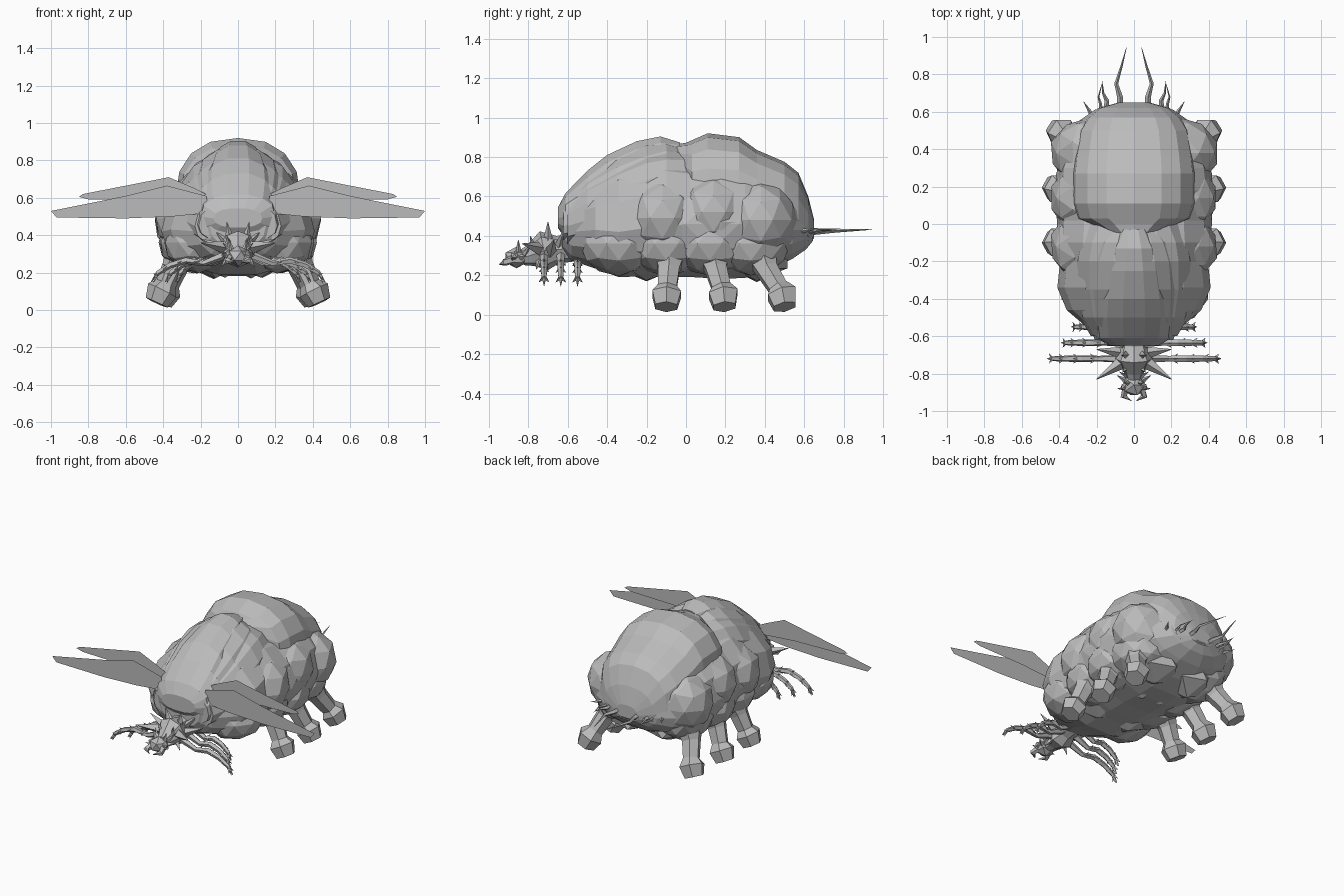
import bpy, bmesh, math, random
from mathutils import Vector

random.seed(4)
if "Cube" in bpy.data.objects:
    bpy.data.objects.remove(bpy.data.objects["Cube"])

grey = bpy.data.materials.new("plain grey")
grey.use_nodes = True
grey.diffuse_color = (0.5, 0.5, 0.5, 1)
grey.node_tree.nodes["Principled BSDF"].inputs["Base Color"].default_value = (0.5, 0.5, 0.5, 1)


def finish(bm, name, recalc=True):
    if recalc:
        bmesh.ops.recalc_face_normals(bm, faces=bm.faces)
    mesh = bpy.data.meshes.new(name)
    bm.to_mesh(mesh)
    bm.free()
    mesh.materials.append(grey)
    obj = bpy.data.objects.new(name, mesh)
    bpy.context.collection.objects.link(obj)


def skin(bm, rings):
    """Join rings of points into a closed, capped body."""
    loops = [[bm.verts.new(p) for p in ring] for ring in rings]
    n = len(loops[0])
    for a, b in zip(loops, loops[1:]):
        for i in range(n):
            bm.faces.new((a[i], a[(i + 1) % n], b[(i + 1) % n], b[i]))
    bm.faces.new(loops[0])
    bm.faces.new(loops[-1])


def shell(name, stations, sides=16, power=0.85):
    """Loft along y; station = (y, half width, bottom, widest height, top)."""
    bm = bmesh.new()
    rings = []
    for y, w, low, mid, top in stations:
        ring = []
        for i in range(sides):
            a = math.tau * i / sides
            c, s = math.cos(a), math.sin(a)
            h = top - mid if s > 0 else mid - low
            ring.append((w * math.copysign(abs(c) ** power, c), y,
                         mid + h * math.copysign(abs(s) ** power, s)))
        rings.append(ring)
    skin(bm, rings)
    finish(bm, name)


def tube(bm, points, radii, sides=5):
    """Tapered tube along a path."""
    pts = [Vector(p) for p in points]
    rings = []
    for i, p in enumerate(pts):
        d = (pts[min(i + 1, len(pts) - 1)] - pts[max(i - 1, 0)]).normalized()
        u = d.cross(Vector((0, 1, 0) if abs(d.y) < 0.8 else (0, 0, 1))).normalized()
        v = d.cross(u)
        rings.append([p + radii[i] * (u * math.cos(math.tau * k / sides)
                                      + v * math.sin(math.tau * k / sides)) for k in range(sides)])
    skin(bm, rings)


def spike(bm, base, tip, r, sides=4):
    tube(bm, [base, tip], [r, r * 0.05], sides)


def blob(bm, centre, size, detail=1, rough=0.0):
    made = bmesh.ops.create_icosphere(bm, subdivisions=detail, radius=1)["verts"]
    for v in made:
        k = 1 + random.uniform(-rough, rough)
        v.co = Vector([c + s * k * q for c, s, q in zip(centre, size, v.co)])


def flip(p, s):
    return Vector((p[0] * s, p[1], p[2]))


# Body and overlapping back plates
shell("body", [
    (-.63, .15, .33, .45, .58), (-.58, .22, .27, .42, .63), (-.46, .36, .23, .43, .68),
    (-.34, .41, .185, .42, .75), (-.2, .395, .19, .44, .79), (-.1, .42, .185, .45, .8),
    (.02, .41, .185, .46, .78), (.18, .425, .175, .47, .8), (.3, .41, .18, .47, .78),
    (.42, .38, .22, .45, .74), (.54, .31, .28, .43, .67), (.61, .21, .33, .43, .58),
    (.645, .1, .375, .43, .5)], 14, 0.92)
shell("outer_wing_case", [
    (-.6, .23, .33, .45, .58), (-.5, .29, .35, .48, .68), (-.35, .32, .38, .52, .77),
    (-.2, .32, .4, .56, .84), (-.1, .30, .42, .6, .85), (0, .25, .5, .65, .83),
    (.04, .15, .6, .68, .76)])
shell("inner_wing_case", [
    (-.62, .21, .36, .45, .58), (-.5, .25, .35, .5, .715), (-.35, .265, .38, .55, .815),
    (-.2, .25, .4, .6, .875), (-.1, .21, .5, .7, .875), (0, .13, .6, .72, .84)])
shell("front_plate", [
    (-.65, .13, .44, .49, .545), (-.61, .2, .38, .5, .62), (-.5, .215, .4, .53, .735),
    (-.4, .205, .4, .58, .815), (-.25, .175, .5, .64, .885), (-.13, .14, .6, .72, .908),
    (-.03, .08, .7, .8, .875)], 14)
shell("rear_shell", [
    (-.06, .12, .55, .7, .862), (.0, .24, .5, .65, .872), (.03, .31, .42, .6, .885),
    (.11, .335, .4, .6, .92), (.27, .335, .38, .6, .9), (.36, .325, .36, .57, .835),
    (.5, .3, .34, .52, .775), (.57, .255, .33, .48, .72), (.62, .19, .35, .45, .6),
    (.65, .08, .39, .43, .48)])

# Broad faceted swellings that run into each other along the flanks and belly
bm = bmesh.new()
for s in (1, -1):
    blob(bm, (s * .22, .13, .46), (.205, .44, .25), 2, .02)
    for y, z, length, height in ((-.12, .49, .2, .2), (.14, .52, .2, .19), (.38, .48, .19, .2)):
        blob(bm, (s * .235, y, z), (.215, length, height), 2, .025)
    for y, x in ((-.34, .21), (-.1, .23), (.12, .24), (.33, .22)):
        blob(bm, (s * x, y, .36), (.19, .2, .16), 2, .03)
    for y, x in ((-.2, .12), (.17, .07), (.36, .13)):
        blob(bm, (s * x, y, .29), (.16, .18, .12), 1, .04)
finish(bm, "body_swellings")

# Stout legs with swollen feet
bm = bmesh.new()
for s in (1, -1):
    for hip, foot, spread in ((-.08, -.1, 1), (.13, .195, 1), (.36, .5, .95)):
        path = [(.27, 0, .36), (.345, .35, .23), (.385, .75, .14), (.405, .9, .105), (.435, 1, .04)]
        tube(bm, [(s * x * spread, hip + (foot - hip) * t, z) for x, t, z in path],
             [.115, .062, .055, .084, .064], 6)
finish(bm, "stout_legs")

# Thin upright wings
wing_shapes = {
    "upper_wings": (-.545, [(.15, .56), (.17, .62), (.23, .65), (.37, .71), (.6, .665), (.83, .62),
                            (.85, .605), (.8, .592), (.45, .585)]),
    "lower_wings": (-.595, [(.15, .52), (.17, .61), (.38, .665), (.6, .61), (.8, .57), (1, .53),
                            (.97, .495), (.6, .49), (.35, .5)])}
for name, (y, shape) in wing_shapes.items():
    bm = bmesh.new()
    for s in (1, -1):
        bm.faces.new([bm.verts.new((s * x, y, z)) for x, z in shape][::s])
    finish(bm, name, False)

# Small fore body, head and jaws
bm = bmesh.new()
tube(bm, [(0, -.57, .34), (0, -.65, .33), (0, -.72, .325), (0, -.79, .3), (0, -.83, .29)],
     [.07, .07, .1, .055, .04], 8)
finish(bm, "fore_body")
bm = bmesh.new()
blob(bm, (0, -.86, .29), (.065, .065, .055), 1)
for s in (1, -1):
    tube(bm, [(s * .04, -.88, .28), (s * .055, -.92, .265), (s * .015, -.945, .255)],
         [.022, .018, .003])
    blob(bm, (s * .05, -.87, .3), (.022, .022, .022))
finish(bm, "head")

# Horns on fore body and head
bm = bmesh.new()
horns = [((.05, -.73, .33), (.2, -.83, .36), .04), ((.06, -.69, .32), (.2, -.67, .38), .035),
         ((.04, -.7, .36), (.06, -.7, .47), .03), ((.04, -.65, .34), (.13, -.62, .43), .025),
         ((.04, -.77, .33), (.06, -.79, .4), .02), ((.03, -.85, .31), (.05, -.85, .38), .018),
         ((.04, -.84, .29), (.09, -.81, .3), .018), ((.04, -.88, .28), (.09, -.88, .29), .014),
         ((.03, -.82, .3), (.08, -.79, .36), .016), ((.05, -.74, .28), (.09, -.76, .23), .02)]
for s in (1, -1):
    for base, tip, r in horns:
        spike(bm, flip(base, s), flip(tip, s), r)
finish(bm, "horns")

# Slender spiny forelegs
bm = bmesh.new()
for s in (1, -1):
    for y, reach in ((-.72, .465), (-.635, .39), (-.55, .335)):
        path = [Vector((s * reach * t, y, z)) for t, z in
                ((.12, .3), (.4, .25), (.6, .265), (.78, .24), (.92, .2), (1, .15))]
        tube(bm, path, [.024, .016, .019, .017, .014, .002], 5)
        for a, b in zip(path[1:], path[2:]):
            p = a.lerp(b, .2)
            out = (b - a).normalized() * .03
            for side in ((0, .026, 0), (0, -.026, 0), (0, 0, .03), (0, 0, -.022)):
                spike(bm, p, p + out + Vector(side), .013, 3)
finish(bm, "spiny_forelegs")

# Curved tail spines
bm = bmesh.new()
for s in (1, -1):
    for path, r in (([(.075, .6), (.075, .68), (.095, .75), (.065, .85), (.04, .945)], .02),
                    ([(.15, .57), (.145, .66), (.165, .7), (.17, .76)], .018),
                    ([(.17, .57), (.18, .645), (.19, .68), (.165, .77)], .012),
                    ([(.21, .53), (.235, .6), (.27, .655)], .02)):
        last = len(path) - 1
        tube(bm, [(s * x, y, .42 + .012 * i / last) for i, (x, y) in enumerate(path)],
             [r * (1 - .95 * i / last) for i in range(last + 1)], 4)
finish(bm, "tail_spines")
